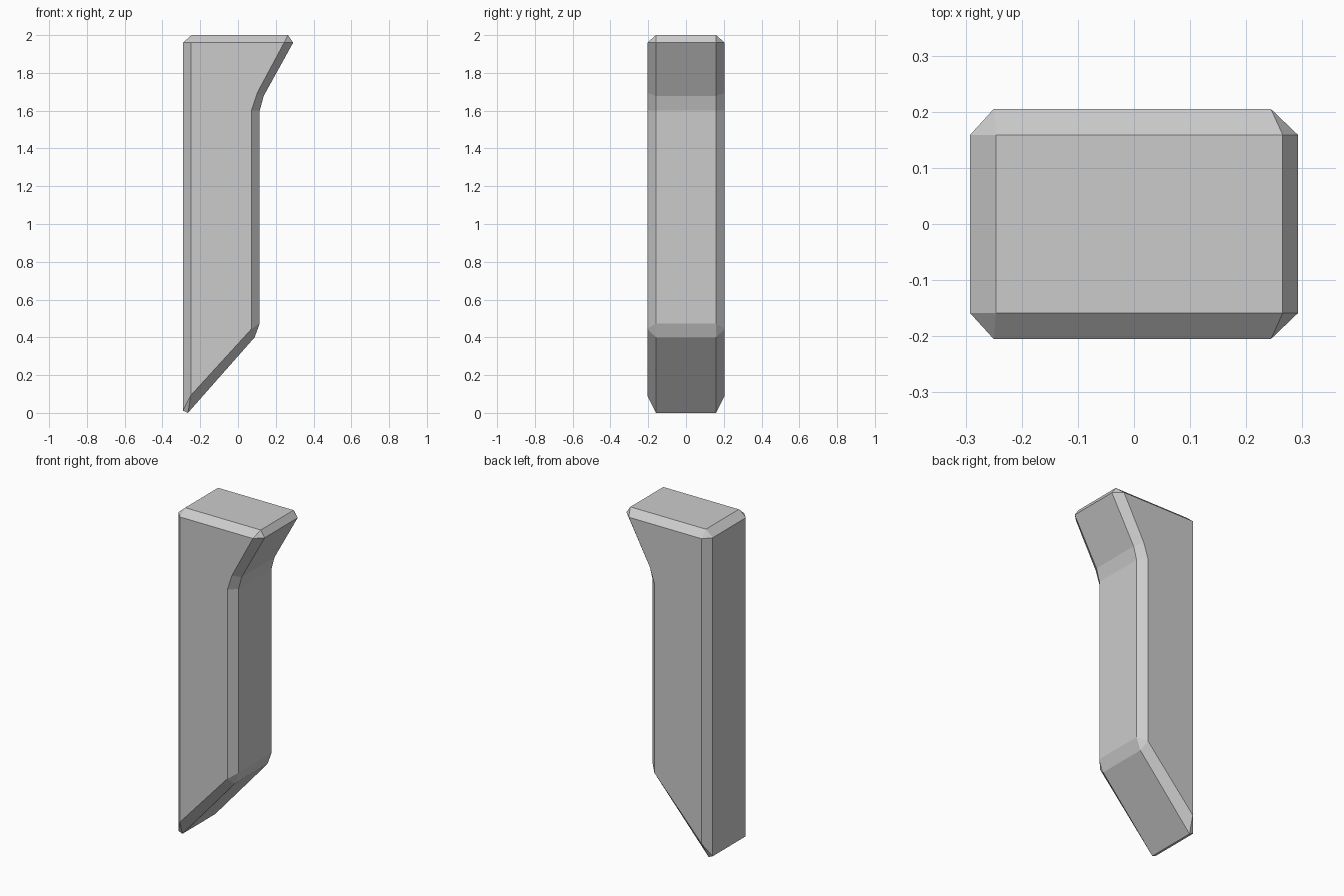
import bpy, bmesh

if "Cube" in bpy.data.objects:
    bpy.data.objects.remove(bpy.data.objects["Cube"])

# outer rim profile (x, z), each point paired with its inner face corner
inner = {"A": (-0.25, 1.96), "B": (0.244, 1.96), "C": (0.102, 1.695),
         "D": (0.071, 1.60), "E": (0.071, 0.444), "F": (-0.25, 0.093)}
rim = [(-0.246, 2.0, "A"), (0.265, 2.0, "B"), (0.292, 1.96, "B"),
       (0.136, 1.678, "C"), (0.115, 1.60, "D"), (0.115, 0.474, "E"),
       (0.088, 0.40, "E"), (-0.265, 0.0, "F"), (-0.292, 0.012, "F"),
       (-0.292, 1.96, "A")]
RIM_Y, FACE_Y = 0.159, 0.205

bm = bmesh.new()
rings = []
for s in (-1, 1):
    # front / back face with chamfer band down to the rim
    face = {k: bm.verts.new((x, s * FACE_Y, z)) for k, (x, z) in inner.items()}
    ring = [bm.verts.new((x, s * RIM_Y, z)) for x, z, _ in rim]
    bm.faces.new(list(face.values()))
    for i, (_, _, a) in enumerate(rim):
        j = (i + 1) % len(rim)
        b = rim[j][2]
        loop = [ring[i], ring[j], face[b]] + ([face[a]] if a != b else [])
        bm.faces.new(loop)
    rings.append(ring)

# outer wall between the two rims
for i in range(len(rim)):
    j = (i + 1) % len(rim)
    bm.faces.new((rings[0][i], rings[0][j], rings[1][j], rings[1][i]))

bmesh.ops.recalc_face_normals(bm, faces=bm.faces)
mesh = bpy.data.meshes.new("bevelled_post")
bm.to_mesh(mesh)
bm.free()
bpy.context.collection.objects.link(bpy.data.objects.new("bevelled_post", mesh))
